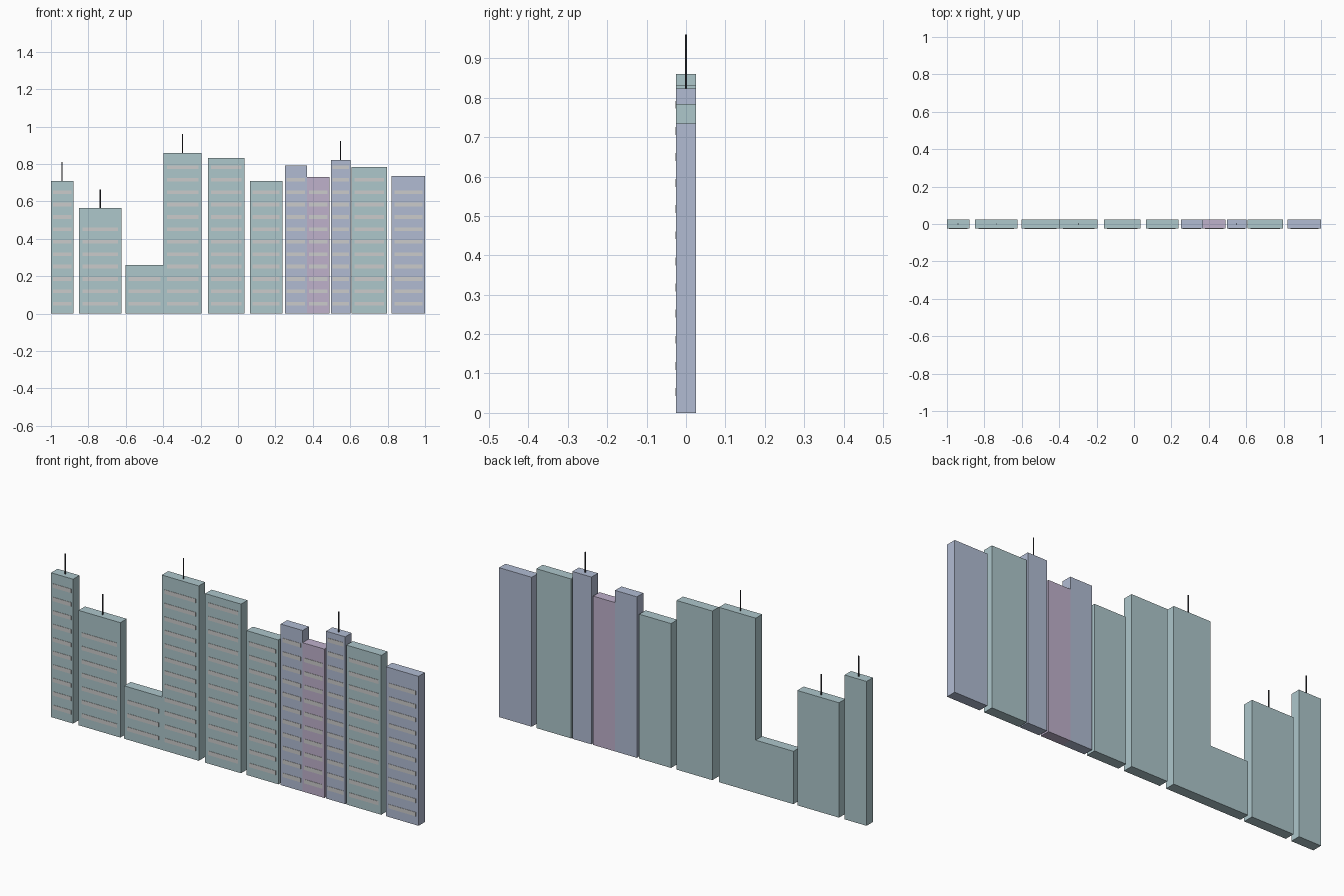
import bpy

if "Cube" in bpy.data.objects:
    bpy.data.objects.remove(bpy.data.objects["Cube"])

DEPTH = 0.05
FLOOR, FIRST, STRIP = 0.0663, 0.053, 0.02


def material(name, rgb):
    m = bpy.data.materials.new(name)
    m.diffuse_color = (*rgb, 1)
    m.use_nodes = True
    m.node_tree.nodes["Principled BSDF"].inputs["Base Color"].default_value = m.diffuse_color
    return m


TEAL = material("teal", (0.42, 0.57, 0.60))
BLUE = material("blue", (0.44, 0.50, 0.65))
MAUVE = material("mauve", (0.52, 0.44, 0.60))
DARK = material("dark", (0.05, 0.05, 0.06))


def box(name, x0, x1, y0, y1, z0, z1, mat=None):
    bpy.ops.mesh.primitive_cube_add(size=1, location=((x0 + x1) / 2, (y0 + y1) / 2, (z0 + z1) / 2))
    ob = bpy.context.object
    ob.name = name
    ob.scale = (x1 - x0, y1 - y0, z1 - z0)
    bpy.ops.object.transform_apply(location=False, rotation=False, scale=True)
    if mat:
        ob.data.materials.append(mat)
    return ob


def tower(i, x0, x1, height, rows, mat, antenna):
    # Building block
    box(f"building_{i}", x0, x1, -DEPTH / 2, DEPTH / 2, 0, height, mat)
    # Window strips, one per floor, slightly proud of the front
    m = 0.08 * (x1 - x0)
    strip = box(f"windows_{i}", x0 + m, x1 - m, -DEPTH / 2 - 0.0015, -DEPTH / 2 + 0.001,
                FIRST - STRIP / 2, FIRST + STRIP / 2)
    arr = strip.modifiers.new("floors", 'ARRAY')
    arr.count = rows
    arr.use_relative_offset = False
    arr.use_constant_offset = True
    arr.constant_offset_displace = (0, 0, FLOOR)
    # Roof antenna
    if antenna:
        bpy.ops.mesh.primitive_cylinder_add(vertices=8, radius=0.003, depth=0.1,
                                            location=((x0 + x1) / 2, 0, height + 0.05))
        bpy.context.object.name = f"antenna_{i}"
        bpy.context.object.data.materials.append(DARK)


# left, right, height, window rows, colour, antenna
SKYLINE = [
    (-1.000, -0.880, 0.71, 10, TEAL, True),
    (-0.850, -0.623, 0.565, 7, TEAL, True),
    (-0.602, -0.397, 0.26, 3, TEAL, False),
    (-0.397, -0.196, 0.86, 12, TEAL, True),
    (-0.161, 0.034, 0.832, 12, TEAL, False),
    (0.064, 0.237, 0.71, 10, TEAL, False),
    (0.250, 0.369, 0.792, 11, BLUE, False),
    (0.369, 0.488, 0.732, 10, MAUVE, False),
    (0.497, 0.601, 0.823, 12, BLUE, True),
    (0.607, 0.797, 0.784, 11, TEAL, False),
    (0.822, 1.000, 0.735, 10, BLUE, False),
]
for i, spec in enumerate(SKYLINE, 1):
    tower(i, *spec)
